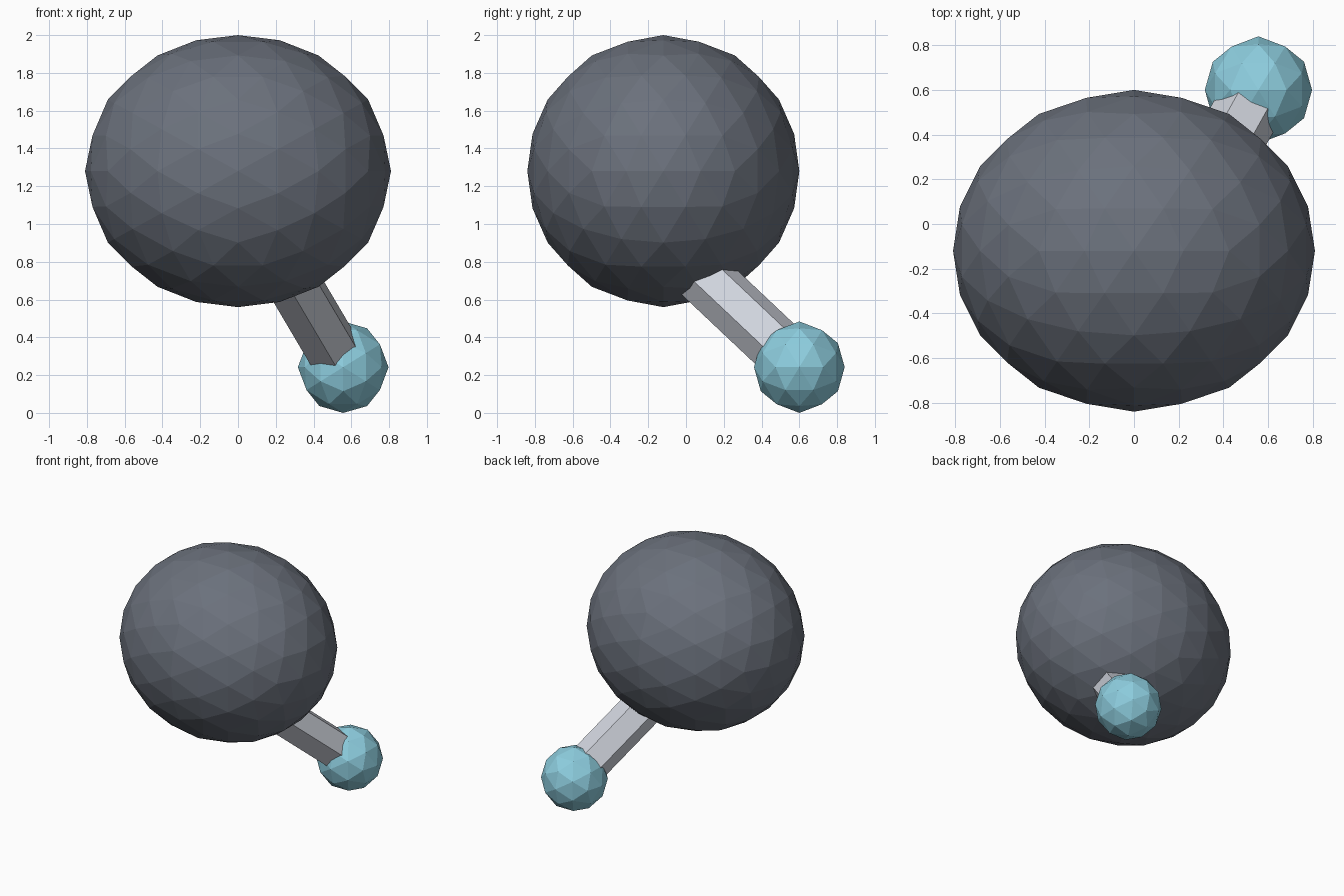
import bpy
import bmesh
from mathutils import Vector, Matrix

cube = bpy.data.objects.get("Cube")
if cube:
    bpy.data.objects.remove(cube, do_unlink=True)


def material(name, rgb):
    linear = [((c / 255 + 0.055) / 1.055) ** 2.4 for c in rgb]
    mat = bpy.data.materials.new(name)
    mat.use_nodes = True
    mat.diffuse_color = (*linear, 1)
    mat.node_tree.nodes["Principled BSDF"].inputs["Base Color"].default_value = (*linear, 1)
    return mat


def add_object(name, bm, mat):
    bmesh.ops.recalc_face_normals(bm, faces=bm.faces)
    mesh = bpy.data.meshes.new(name)
    bm.to_mesh(mesh)
    bm.free()
    mesh.materials.append(mat)
    obj = bpy.data.objects.new(name, mesh)
    bpy.context.collection.objects.link(obj)
    return obj


def faceted_ball(name, center, radii, splits, mat):
    """Icosahedron with an edge across each axis, split and rounded, flat shaded."""
    bm = bmesh.new()
    golden = (1 + 5 ** 0.5) / 2
    for a in (-1, 1):
        for b in (-golden, golden):
            for corner in ((a, 0, b), (0, b, a), (b, a, 0)):
                bm.verts.new(corner)
    bmesh.ops.convex_hull(bm, input=bm.verts[:])
    for _ in range(splits):
        bmesh.ops.subdivide_edges(bm, edges=bm.edges[:], cuts=1, use_grid_fill=True)
        for v in bm.verts:
            v.co.normalize()
    bmesh.ops.transform(bm, matrix=Matrix.Translation(center) @ Matrix.Diagonal((*radii, 1)),
                        verts=bm.verts)
    return add_object(name, bm, mat)


slate = material("slate_grey", (107, 113, 124))
silver = material("pale_silver", (208, 212, 221))
sky = material("light_blue", (141, 205, 222))

# Large body and the small foot ball
foot = Vector((0.557, 0.60, 0.242))
faceted_ball("body", (0, -0.12, 1.28), (0.81, 0.72, 0.72), 2, slate)
faceted_ball("foot_ball", foot, (0.24, 0.24, 0.242), 1, sky)

# Six-sided leg running from inside the foot ball up into the body
axis = Vector((-0.59, -1.06, 1.0)).normalized()
length = 0.98
bm = bmesh.new()
bmesh.ops.create_cone(bm, cap_ends=True, segments=6, radius1=0.15, radius2=0.15, depth=length)
turn = Vector((0, 0, 1)).rotation_difference(axis).to_matrix().to_4x4()
bmesh.ops.transform(bm, matrix=Matrix.Translation(foot + axis * length / 2) @ turn, verts=bm.verts)
add_object("leg", bm, silver)
